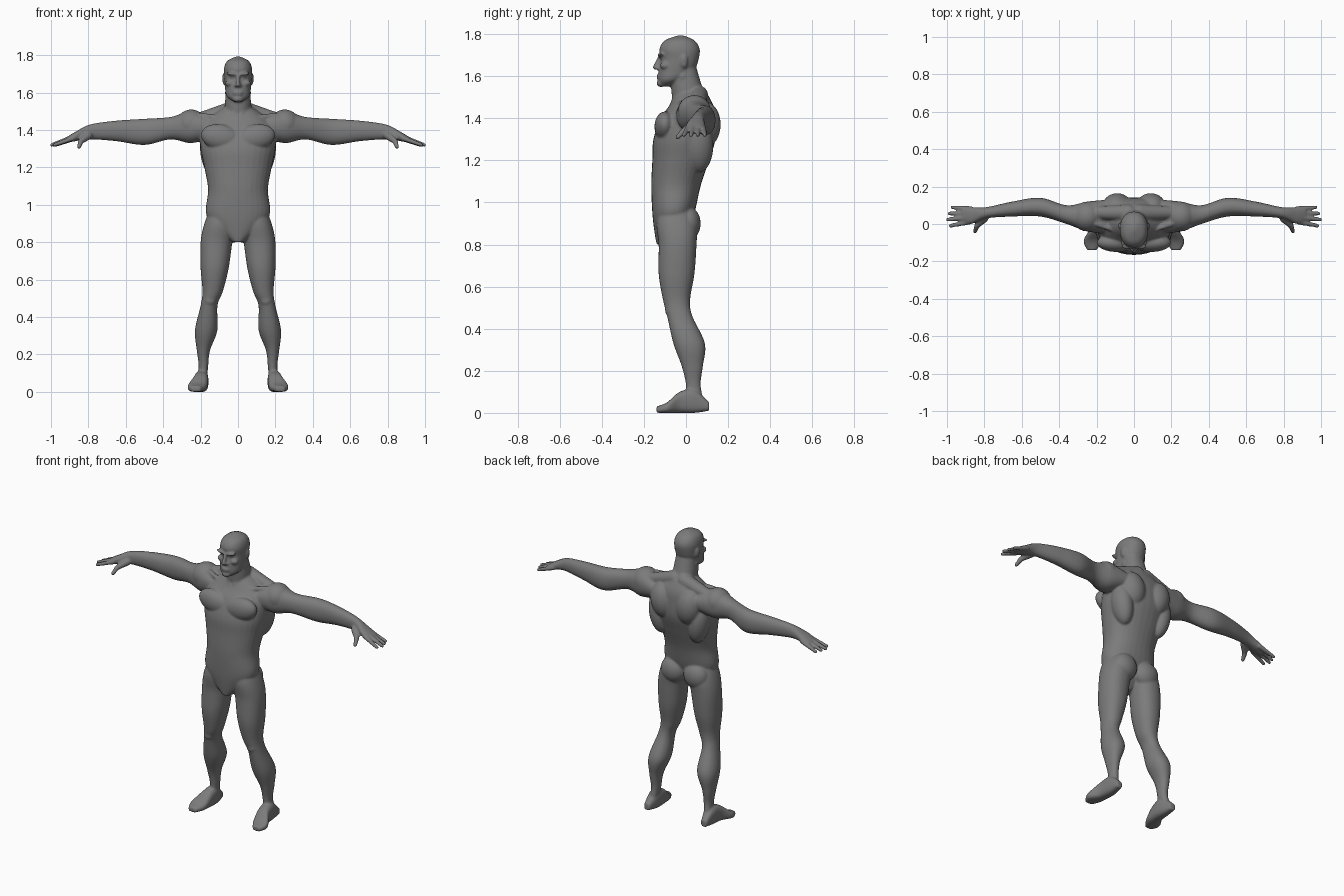
import bpy, bmesh, math
from mathutils import Matrix, Vector

cube = bpy.data.objects.get("Cube")
if cube:
    bpy.data.objects.remove(cube, do_unlink=True)

bm = bmesh.new()
SEGMENTS = 32
STEPS = 6


def spline(rows):
    """Smooth interpolation between the section rows."""
    result = []
    last = len(rows) - 1
    for index in range(last):
        before, start, end, after = (
            rows[min(max(near, 0), last)] for near in range(index - 1, index + 3))
        for step in range(STEPS):
            t = step / STEPS
            section = []
            for p, q, r, s in zip(before, start, end, after):
                bend = 2 * p - 5 * q + 4 * r - s + t * (3 * (q - r) + s - p)
                section.append(q + t / 2 * (r - p + t * bend))
            result.append(section)
    result.append(rows[-1])
    return result


def rounded(low, high, wave, power):
    """Position between two limits on a superellipse."""
    bulge = math.copysign(abs(wave) ** (2 / power), wave)
    return (low + high) / 2 + (high - low) / 2 * bulge


def loft(axis, rows, side=1, power=2.2):
    """Skin rounded sections; a row is position, then low and high on the other two axes."""
    across, along = [k for k in range(3) if k != axis]
    rings = []
    for position, low_a, high_a, low_b, high_b in spline(rows):
        ring = []
        for i in range(SEGMENTS):
            angle = math.tau * i / SEGMENTS
            point = Vector()
            point[axis] = position
            point[across] = rounded(low_a, high_a, math.cos(angle), power)
            point[along] = rounded(low_b, high_b, math.sin(angle), power)
            point.x *= side
            ring.append(bm.verts.new(point))
        rings.append(ring)
    for lower, upper in zip(rings, rings[1:]):
        for i in range(SEGMENTS):
            j = (i + 1) % SEGMENTS
            bm.faces.new((lower[i], lower[j], upper[j], upper[i]))
    bm.faces.new(rings[0])
    bm.faces.new(rings[-1])


def central_loft(rows):
    """Loft upward around the middle; a row is height, half width, front and back."""
    loft(2, [(height, -half, half, front, back) for height, half, front, back in rows])


def blob(center, radii, side=1, tilt=0):
    """Ellipsoid muscle or feature, tilted in the front plane."""
    x, y, z = center
    place = Matrix.Translation((x * side, y, z))
    turn = Matrix.Rotation(math.radians(tilt * side), 4, 'Y')
    bmesh.ops.create_uvsphere(bm, u_segments=24, v_segments=16, radius=1,
                              matrix=place @ turn @ Matrix.Diagonal((*radii, 1)))


def capsule(start, end, start_radius, end_radius, side=1):
    """Tapered rod with round ends."""
    mirror = Vector((side, 1, 1))
    start, end = Vector(start) * mirror, Vector(end) * mirror
    span = end - start
    turn = span.to_track_quat('Z', 'Y').to_matrix().to_4x4()
    bmesh.ops.create_cone(bm, cap_ends=True, segments=20, radius1=start_radius,
                          radius2=end_radius, depth=span.length,
                          matrix=Matrix.Translation((start + end) / 2) @ turn)
    for point, radius in ((start, start_radius), (end, end_radius)):
        bmesh.ops.create_uvsphere(bm, u_segments=20, v_segments=12, radius=radius,
                                  matrix=Matrix.Translation(point))


def build_torso():
    central_loft([(.8, .03, -.14, -.04), (.86, .1, -.15, 0), (.95, .17, -.16, .04),
                  (1.08, .16, -.165, .07), (1.2, .18, -.16, .11), (1.3, .2, -.155, .14),
                  (1.4, .2, -.12, .14), (1.46, .16, -.08, .13), (1.52, .08, -.05, .1)])


def build_head():
    # Neck, then skull
    central_loft([(1.44, .07, -.06, .12), (1.54, .07, -.07, .08), (1.64, .06, -.07, .05)])
    central_loft([(1.55, .02, -.12, -.08), (1.58, .06, -.13, -.02), (1.63, .07, -.13, .04),
                  (1.68, .074, -.12, .06), (1.73, .075, -.126, .065),
                  (1.77, .057, -.1, .04), (1.793, .01, -.04, -.01)])
    # Nose, lips and chin
    capsule((0, -.126, 1.69), (0, -.145, 1.643), .008, .013)
    for height in (1.592, 1.603):
        blob((0, -.13, height), (.026, .01, .006))
    blob((0, -.12, 1.566), (.028, .02, .018))


def build_face_side(side):
    # Brow, eye, cheek, nostril and ear
    blob((.032, -.12, 1.7), (.034, .016, .009), side, -8)
    blob((.03, -.108, 1.683), (.013, .013, .01), side)
    blob((.045, -.1, 1.65), (.024, .024, .018), side)
    blob((.012, -.136, 1.638), (.008, .01, .008), side)
    blob((.075, -.01, 1.67), (.009, .018, .032), side, 5)


def build_leg(side):
    loft(2, [(1, .03, .14, -.12, 0), (.9, .01, .18, -.14, .05), (.8, .03, .2, -.13, .05),
             (.66, .05, .2, -.13, .04), (.54, .08, .19, -.11, .02),
             (.46, .11, .2, -.09, .03), (.33, .11, .23, -.06, .09),
             (.22, .15, .22, -.02, .08), (.13, .16, .21, 0, .07), (.03, .17, .22, 0, .09)], side)
    # Foot, from heel to toe
    loft(1, [(.11, .18, .22, .01, .05), (.04, .16, .23, 0, .11), (-.03, .16, .24, 0, .1),
             (-.09, .17, .27, 0, .05), (-.14, .2, .25, 0, .03)], side, power=2.8)
    # Kneecap and buttock
    blob((.15, -.08, .49), (.03, .02, .03), side)
    blob((.08, .01, .9), (.08, .06, .08), side)


def build_arm(side):
    loft(0, [(.14, -.05, .13, 1.36, 1.47), (.25, -.04, .12, 1.33, 1.5),
             (.36, 0, .1, 1.35, 1.47), (.5, .04, .14, 1.32, 1.46),
             (.65, .04, .12, 1.34, 1.45), (.79, .03, .09, 1.35, 1.43),
             (.87, 0, .09, 1.34, 1.39), (.92, .01, .09, 1.33, 1.36)], side)
    # Four fingers fanning out from the knuckles
    for finger in range(4):
        reach = .015 * abs(finger - 1.2)
        knuckle = (.9 - reach, .01 + .024 * finger, 1.356)
        tip = (1 - reach, -.01 + .033 * finger, 1.32)
        capsule(knuckle, tip, .014, .01, side)
    # Thumb
    capsule((.8, .03, 1.37), (.84, -.01, 1.34), .022, .015, side)
    capsule((.84, -.01, 1.34), (.85, -.04, 1.31), .015, .011, side)


def build_muscles(side):
    # Chest, belly, shoulder blade, flank and shoulder
    blob((.09, -.1, 1.36), (.11, .05, .07), side, -12)
    blob((.05, -.12, 1.09), (.05, .04, .15), side)
    blob((.09, .09, 1.37), (.08, .075, .11), side, 10)
    blob((.14, .06, 1.27), (.06, .07, .13), side, 10)
    blob((.25, .04, 1.43), (.08, .08, .08), side)
    # Neck slope, collarbone and throat cord
    capsule((.03, .06, 1.51), (.2, .06, 1.46), .045, .035, side)
    capsule((.02, -.06, 1.45), (.2, 0, 1.48), .014, .014, side)
    capsule((.055, -.015, 1.6), (.015, -.06, 1.47), .016, .014, side)


build_torso()
build_head()
for side in (1, -1):
    build_face_side(side)
    build_leg(side)
    build_arm(side)
    build_muscles(side)

bmesh.ops.recalc_face_normals(bm, faces=bm.faces[:])
mesh = bpy.data.meshes.new("body")
bm.to_mesh(mesh)
bm.free()
body = bpy.data.objects.new("body", mesh)
bpy.context.collection.objects.link(body)

# Fuse the parts into one skin and soften the joins
fuse = body.modifiers.new("fuse", 'REMESH')
fuse.mode = 'VOXEL'
fuse.voxel_size = .006
soften = body.modifiers.new("soften", 'SMOOTH')
soften.factor = .5
soften.iterations = 5
depsgraph = bpy.context.evaluated_depsgraph_get()
skin = bpy.data.meshes.new_from_object(body.evaluated_get(depsgraph))
body.modifiers.clear()
body.data = skin
skin.polygons.foreach_set("use_smooth", [True] * len(skin.polygons))

# Plain grey finish
color = (.2, .2, .2, 1)
grey = bpy.data.materials.new("grey")
grey.use_nodes = True
grey.diffuse_color = color
grey.node_tree.nodes["Principled BSDF"].inputs["Base Color"].default_value = color
skin.materials.clear()
skin.materials.append(grey)
